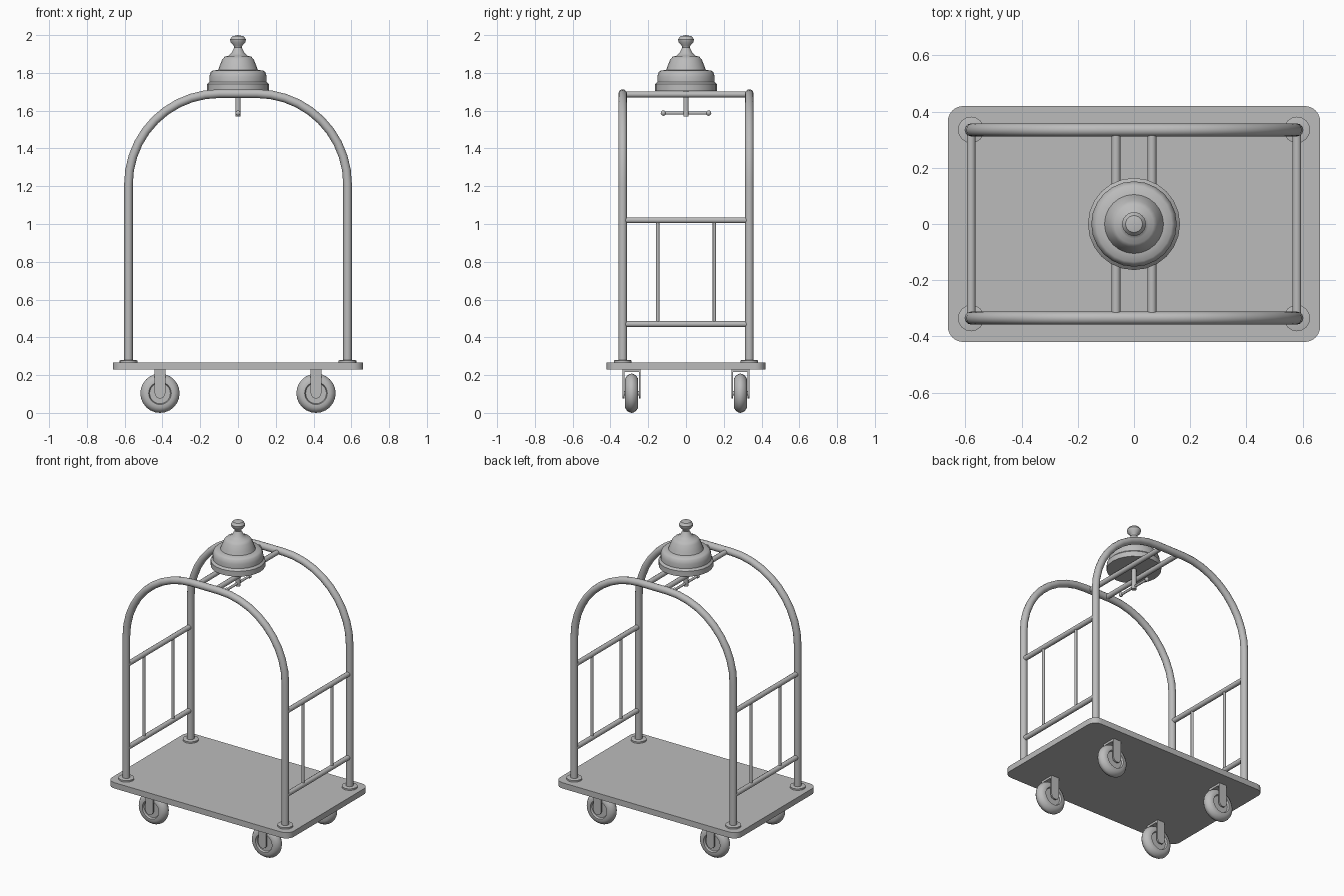
import bpy, bmesh, math
from mathutils import Vector, Matrix

old = bpy.data.objects.get("Cube")
if old:
    bpy.data.objects.remove(old, do_unlink=True)

grey = bpy.data.materials.new("plain grey")
grey.use_nodes = True
COLOUR = (0.5, 0.5, 0.5, 1)
grey.diffuse_color = COLOUR
grey.node_tree.nodes["Principled BSDF"].inputs["Base Color"].default_value = COLOUR


def finish(name, bm, smooth=True):
    bmesh.ops.recalc_face_normals(bm, faces=bm.faces)
    mesh = bpy.data.meshes.new(name)
    bm.to_mesh(mesh)
    bm.free()
    mesh.materials.append(grey)
    ob = bpy.data.objects.new(name, mesh)
    bpy.context.collection.objects.link(ob)
    if smooth:
        bpy.ops.object.select_all(action='DESELECT')
        ob.select_set(True)
        bpy.context.view_layer.objects.active = ob
        bpy.ops.object.shade_smooth_by_angle(angle=math.radians(40))
    return ob


def tube(name, points, radius, sides=12):
    """Capped round tube swept along a planar path."""
    pts = [Vector(p) for p in points]
    side = (pts[1] - pts[0]).orthogonal().normalized()
    if len(pts) > 2:
        side = (pts[0] - pts[len(pts) // 2]).cross(pts[-1] - pts[0]).normalized()
    bm = bmesh.new()
    rings = []
    for i, p in enumerate(pts):
        along = (pts[min(i + 1, len(pts) - 1)] - pts[max(i - 1, 0)]).normalized()
        up = along.cross(side)
        turn = [math.tau * k / sides for k in range(sides)]
        rings.append([bm.verts.new(p + radius * (math.cos(a) * side + math.sin(a) * up)) for a in turn])
    for a, b in zip(rings, rings[1:]):
        for k in range(sides):
            n = (k + 1) % sides
            bm.faces.new((a[k], a[n], b[n], b[k]))
    bm.faces.new(rings[0])
    bm.faces.new(rings[-1])
    return finish(name, bm)


def lathe(name, profile, steps, matrix=Matrix()):
    """Spin an (r, z) profile about z, then place it."""
    bm = bmesh.new()
    verts = [bm.verts.new((r, 0, z)) for r, z in profile]
    edges = [bm.edges.new(pair) for pair in zip(verts, verts[1:])]
    bmesh.ops.spin(bm, geom=verts + edges, cent=(0, 0, 0), axis=(0, 0, 1),
                   angle=math.tau, steps=steps)
    bmesh.ops.remove_doubles(bm, verts=bm.verts, dist=0.0005)
    bmesh.ops.transform(bm, matrix=matrix, verts=bm.verts)
    return finish(name, bm)


def prism(name, outline, depth):
    """Extrude a closed outline of 3D points by a vector."""
    bm = bmesh.new()
    face = bm.faces.new([bm.verts.new(p) for p in outline])
    new = bmesh.ops.extrude_face_region(bm, geom=[face], use_keep_orig=True)
    verts = [v for v in new["geom"] if isinstance(v, bmesh.types.BMVert)]
    bmesh.ops.translate(bm, vec=depth, verts=verts)
    return finish(name, bm)


def arc(cx, cy, r, start, end, n):
    angles = [math.radians(start + (end - start) * i / n) for i in range(n + 1)]
    return [(cx + r * math.cos(a), cy + r * math.sin(a)) for a in angles]


POST_X, POST_Y = 0.58, 0.335
DECK_LOW, DECK_TOP = 0.23, 0.268

# Deck with rounded corners
corner = 0.055
outline = []
for sx, sy, start in ((1, 1, 0), (-1, 1, 90), (-1, -1, 180), (1, -1, 270)):
    outline += arc(sx * (0.663 - corner), sy * (0.42 - corner), corner, start, start + 90, 6)
prism("deck", [(x, y, DECK_LOW) for x, y in outline], (0, 0, DECK_TOP - DECK_LOW))

# Two arched hoops, front and back
bend, spring = 0.48, 1.21
path = [(POST_X, DECK_TOP)] + arc(POST_X - bend, spring, bend, 0, 90, 10)
path += arc(bend - POST_X, spring, bend, 90, 180, 10) + [(-POST_X, DECK_TOP)]
for label, y in (("front", -POST_Y), ("back", POST_Y)):
    tube(label + "_hoop", [(x, y, z) for x, z in path], 0.023)

# Flanges at the post feet
for sx in (-1, 1):
    for sy in (-1, 1):
        lathe("post_flange", [(0, 0), (0.047, 0), (0.047, 0.01), (0.03, 0.013), (0, 0.013)], 16,
              Matrix.Translation((sx * POST_X, sy * POST_Y, DECK_TOP)))

# Side rails, balusters and the pair of roof bars
for label, s in (("right", -1), ("left", 1)):
    x = s * POST_X
    for height, z in (("lower", 0.47), ("upper", 1.02)):
        tube(f"{label}_{height}_rail", [(x, -POST_Y, z), (x, POST_Y, z)], 0.016)
    for y in (-0.15, 0.15):
        tube(label + "_baluster", [(x, y, 0.47), (x, y, 1.02)], 0.009, 10)
    tube(label + "_roof_bar", [(s * 0.064, -POST_Y, 1.686), (s * 0.064, POST_Y, 1.686)], 0.016)

# Stepped bell canopy with its knob
lathe("canopy", [(0, 1.705), (0.164, 1.705), (0.164, 1.74), (0.152, 1.752), (0.152, 1.78),
                 (0.145, 1.803), (0.135, 1.812), (0.105, 1.816), (0.098, 1.835), (0.083, 1.872),
                 (0.07, 1.886), (0.052, 1.89), (0.035, 1.905), (0.02, 1.935), (0.023, 1.945),
                 (0.04, 1.962), (0.042, 1.978), (0.03, 1.994), (0, 2.0)], 24)

# Hanger under the canopy
tube("hanger_stem", [(0, 0, 1.57), (0, 0, 1.71)], 0.015)
tube("hanger_bar", [(0, -0.12, 1.587), (0, 0.12, 1.587)], 0.008, 10)
for y in (-0.12, 0.12):
    bm = bmesh.new()
    bmesh.ops.create_uvsphere(bm, u_segments=10, v_segments=8, radius=0.014,
                              matrix=Matrix.Translation((0, y, 1.587)))
    finish("hanger_tip", bm)

# Four castors: rounded wheel, axle and forked bracket
AXLE_Z = 0.104
tyre = [(0, -0.022), (0.055, -0.022), (0.06, -0.034), (0.078, -0.034), (0.093, -0.024),
        (0.102, -0.01), (0.104, 0)]
tyre += [(r, -w) for r, w in reversed(tyre[:-1])]
for sx in (-1, 1):
    for sy in (-1, 1):
        cx, cy = sx * 0.413, sy * 0.288
        lathe("castor_wheel", tyre, 24,
              Matrix.Translation((cx, cy, AXLE_Z)) @ Matrix.Rotation(math.pi / 2, 4, 'X'))
        tube("castor_axle", [(cx, cy - 0.045, AXLE_Z), (cx, cy + 0.045, AXLE_Z)], 0.012, 10)
        cheek = arc(cx, AXLE_Z, 0.028, 180, 360, 8) + [(cx + 0.028, DECK_LOW), (cx - 0.028, DECK_LOW)]
        for y in (cy - 0.048, cy + 0.038):
            prism("castor_cheek", [(x, y, z) for x, z in cheek], (0, 0.01, 0))
        crown = [(cx - 0.028, cy - 0.048), (cx + 0.028, cy - 0.048),
                 (cx + 0.028, cy + 0.048), (cx - 0.028, cy + 0.048)]
        prism("castor_crown", [(x, y, 0.216) for x, y in crown], (0, 0, DECK_LOW - 0.216))
